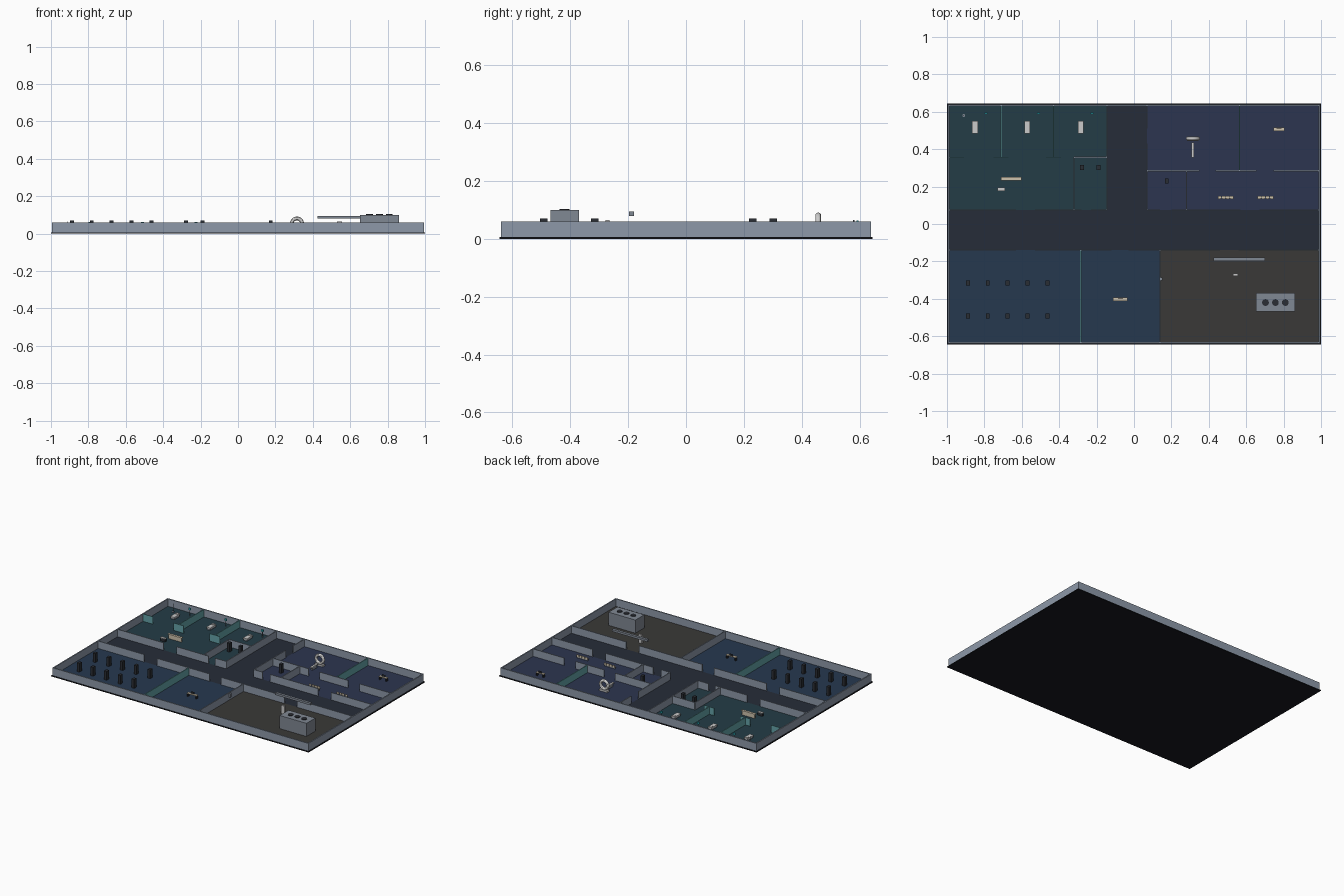
import bpy, math

if "Cube" in bpy.data.objects:
    bpy.data.objects.remove(bpy.data.objects["Cube"])

def lin(c):
    return c / 12.92 if c <= 0.04045 else ((c + 0.055) / 1.055) ** 2.4

def mat(name, hexa):
    m = bpy.data.materials.new(name)
    m.diffuse_color = [lin(int(hexa[i:i + 2], 16) / 255) for i in (0, 2, 4)] + [1]
    m.use_nodes = True
    m.node_tree.nodes["Principled BSDF"].inputs["Base Color"].default_value = m.diffuse_color
    return m

BASE = mat("base_dark", "17191f")
HALL = mat("hall_floor", "262c38")
TEAL = mat("teal_floor", "233c46")
INDIGO = mat("indigo_floor", "2c3550")
BLUE = mat("blue_floor", "26384f")
BROWN = mat("brown_floor", "3a3937")
WALL = mat("wall_grey", "8d99a9")
GLASS = mat("teal_glass", "64a3a8")
RACK = mat("rack_dark", "2a2d33")
METAL = mat("metal_grey", "808893")
WHITE = mat("soft_white", "d4d6d8")
CREAM = mat("cream", "cfc3ad")
CYAN = mat("cyan", "2fb5c0")

def box(name, x0, x1, y0, y1, z0, z1, m):
    bpy.ops.mesh.primitive_cube_add(size=1, location=((x0 + x1) / 2, (y0 + y1) / 2, (z0 + z1) / 2))
    o = bpy.context.object
    o.name = name
    o.scale = (x1 - x0, y1 - y0, z1 - z0)
    bpy.ops.object.transform_apply(location=False, rotation=False)
    o.data.materials.append(m)
    return o

def cyl(name, x, y, z0, z1, r, m, n=16):
    bpy.ops.mesh.primitive_cylinder_add(vertices=n, radius=r, depth=z1 - z0, location=(x, y, (z0 + z1) / 2))
    o = bpy.context.object
    o.name = name
    o.data.materials.append(m)
    bpy.ops.object.shade_smooth_by_angle()
    return o

F, H, T = 0.008, 0.06, 0.003   # floor top, wall top, half wall thickness

def wall_x(name, y, x0, x1, doors=(), m=WALL, t=T):
    # wall along x, split by door openings
    for d0, d1 in list(doors) + [(x1, None)]:
        box(name, x0, d0, y - t, y + t, 0.006, H, m)
        x0 = d1

def wall_y(name, x, y0, y1, doors=(), m=WALL, t=T):
    for d0, d1 in list(doors) + [(y1, None)]:
        box(name, x - t, x + t, y0, d0, 0.006, H, m)
        y0 = d1

# base slab and room floors
box("base_slab", -1, 1, -0.645, 0.645, 0, 0.006, BASE)
box("corridor_floor", -0.99, 0.99, -0.14, 0.075, 0.005, F, HALL)
box("entry_floor", -0.145, 0.07, 0.075, 0.635, 0.005, F, HALL)
box("ward_floor", -0.99, -0.145, 0.075, 0.635, 0.005, F, TEAL)
box("imaging_floor", 0.07, 0.99, 0.075, 0.635, 0.005, F, INDIGO)
box("rack_room_floor", -0.99, -0.285, -0.635, -0.14, 0.005, F, BLUE)
box("control_floor", -0.285, 0.14, -0.635, -0.14, 0.005, F, BLUE)
box("plant_floor", 0.14, 0.99, -0.635, -0.14, 0.005, F, BROWN)

# outer walls
for s in (-1, 1):
    wall_x("outer_wall", s * 0.636, -0.994, 0.994, t=0.004)
    wall_y("outer_wall", s * 0.99, -0.636, 0.636, t=0.004)

# corridor walls
wall_x("corridor_wall_south", -0.14, -0.99, 0.99, [(-0.63, -0.53), (-0.12, -0.03), (0.46, 0.56)])
wall_x("corridor_wall_north", 0.075, -0.99, -0.145, [(-0.63, -0.53), (-0.28, -0.23)])
wall_x("corridor_wall_north", 0.075, 0.07, 0.99, [(0.14, 0.2), (0.57, 0.67)])
wall_y("entry_wall", -0.145, 0.075, 0.636)
wall_y("entry_wall", 0.07, 0.075, 0.636, [(0.43, 0.51)])

# inner partitions
wall_y("store_wall", -0.32, 0.075, 0.357)
wall_x("store_wall", 0.357, -0.32, -0.145)
wall_x("imaging_wall", 0.285, 0.07, 0.99, [(0.35, 0.435), (0.655, 0.745)])
wall_y("imaging_store_wall", 0.28, 0.075, 0.285)
wall_y("plant_wall", 0.14, -0.636, -0.14)
for x in (-0.71, -0.43):
    wall_y("bay_glass", x, 0.357, 0.636, m=GLASS)
wall_y("imaging_glass", 0.565, 0.285, 0.636, m=GLASS)
wall_y("control_glass", -0.285, -0.636, -0.14, m=GLASS)
for x0, x1 in ((-0.99, -0.91), (-0.75, -0.67), (-0.47, -0.39)):
    wall_x("bay_front_glass", 0.357, x0, x1, m=GLASS, t=0.002)

# beds with bedside monitors
for x in (-0.85, -0.57, -0.285):
    box("bed_frame", x - 0.013, x + 0.013, 0.487, 0.549, F, 0.018, METAL)
    box("mattress", x - 0.015, x + 0.015, 0.485, 0.551, 0.018, 0.026, WHITE)
    box("pillow", x - 0.011, x + 0.011, 0.533, 0.549, 0.026, 0.03, WHITE)
    cyl("monitor_stand", x + 0.06, 0.593, F, 0.05, 0.002, METAL, 8)
    box("monitor_screen", x + 0.052, x + 0.068, 0.589, 0.597, 0.05, 0.063, CYAN)
cyl("drip_stand", -0.91, 0.58, F, 0.066, 0.002, METAL, 8)
cyl("drip_foot", -0.91, 0.58, F, 0.011, 0.008, METAL, 12)

# ward desk and chair
box("ward_desk", -0.706, -0.606, 0.236, 0.247, F, 0.036, CREAM)
box("ward_desk_top", -0.71, -0.602, 0.233, 0.25, 0.036, 0.04, CREAM)
box("ward_cart", -0.728, -0.692, 0.179, 0.193, F, 0.028, RACK)
box("ward_cart_top", -0.73, -0.69, 0.177, 0.195, 0.028, 0.032, WHITE)

# equipment racks
def rack(x, y):
    box("rack", x - 0.01, x + 0.01, y - 0.013, y + 0.013, F, 0.07, RACK)

for x in (-0.888, -0.782, -0.676, -0.57, -0.463):
    for y in (-0.315, -0.492):
        rack(x, y)
for x, y in ((-0.278, 0.302), (-0.19, 0.302), (0.175, 0.23)):
    rack(x, y)

# scanner ring and sliding table
bpy.ops.mesh.primitive_torus_add(major_radius=0.028, minor_radius=0.01, major_segments=32,
                                 minor_segments=12, location=(0.315, 0.457, 0.053),
                                 rotation=(math.pi / 2, 0, 0))
ring = bpy.context.object
ring.name = "scanner_ring"
ring.data.materials.append(WHITE)
bpy.ops.object.shade_smooth_by_angle()
box("scanner_foot", 0.284, 0.346, 0.445, 0.469, F, 0.02, WHITE)
box("scanner_table_leg", 0.309, 0.321, 0.37, 0.42, F, 0.026, METAL)
box("scanner_table", 0.308, 0.322, 0.355, 0.435, 0.026, 0.032, WHITE)

# workstation desks with screens
for x, y in ((0.775, 0.506), (-0.073, -0.402)):
    w = 0.03 if x > 0 else 0.038
    for s in (-1, 1):
        box("desk_leg", x + s * (w - 0.005) - 0.004, x + s * (w - 0.005) + 0.004, y - 0.008, y + 0.008, F, 0.028, RACK)
    box("desk_top", x - w, x + w, y - 0.01, y + 0.01, 0.028, 0.032, CREAM)
    box("desk_screen", x - 0.013, x + 0.013, y + 0.002, y + 0.005, 0.032, 0.045, RACK)

# waiting benches, four seats each
for cx in (0.49, 0.703):
    box("bench_rail", cx - 0.042, cx + 0.042, 0.14, 0.146, F, 0.017, METAL)
    for i in range(4):
        x = cx + (i - 1.5) * 0.022
        box("bench_seat", x - 0.009, x + 0.009, 0.134, 0.151, 0.017, 0.021, CREAM)
        box("bench_back", x - 0.009, x + 0.009, 0.148, 0.151, 0.021, 0.034, CREAM)

# cooling unit with three fans
box("cooling_unit", 0.652, 0.86, -0.469, -0.37, F, 0.1, METAL)
for x in (0.703, 0.756, 0.809):
    cyl("cooling_fan", x, -0.42, 0.1, 0.104, 0.018, RACK, 24)

# overhead duct, floor pump and wall panel
box("overhead_duct", 0.425, 0.7, -0.197, -0.179, 0.08, 0.095, METAL)
box("pump_post", 0.53, 0.555, -0.278, -0.265, F, 0.066, WHITE)
box("wall_panel", 0.143, 0.152, -0.303, -0.287, 0.028, 0.055, METAL)
